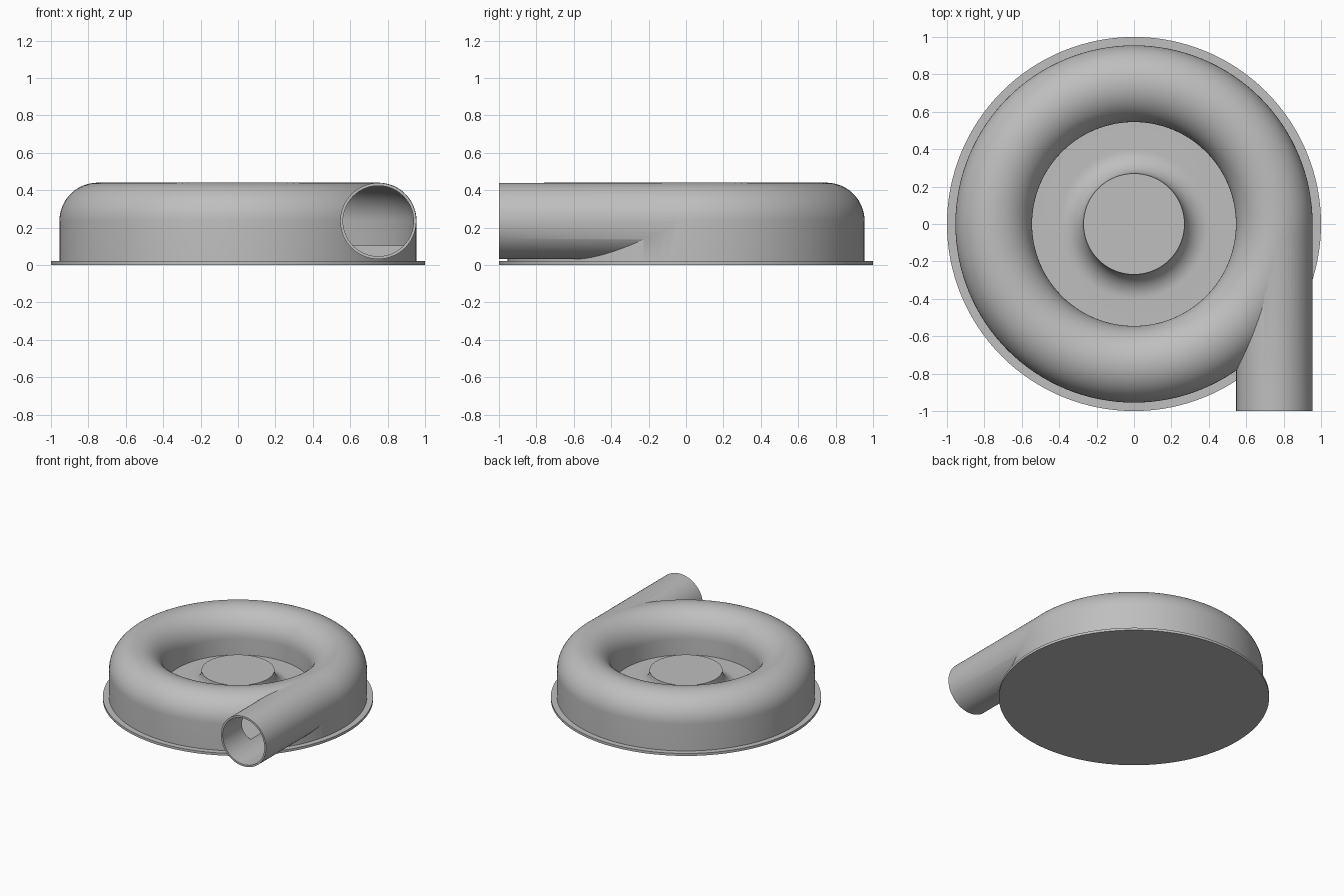
import bpy, bmesh
from math import pi, cos, sin, radians
from mathutils import Matrix

cube = bpy.data.objects.get("Cube")
if cube:
    bpy.data.objects.remove(cube)

grey = bpy.data.materials.new("cast grey")
grey.use_nodes = True
colour = (0.52, 0.52, 0.52, 1)
grey.diffuse_color = colour
grey.node_tree.nodes["Principled BSDF"].inputs["Base Color"].default_value = colour

RING, MID = 0.75, 0.235   # centre of the round channel section
FLOOR = 0.105             # height of the inner floor


def add_object(name, bm):
    bmesh.ops.remove_doubles(bm, verts=bm.verts, dist=1e-5)
    bmesh.ops.recalc_face_normals(bm, faces=bm.faces)
    mesh = bpy.data.meshes.new(name)
    bm.to_mesh(mesh)
    bm.free()
    mesh.materials.append(grey)
    obj = bpy.data.objects.new(name, mesh)
    bpy.context.collection.objects.link(obj)
    return obj


def arc(cx, cz, r, a0, a1, n):
    angles = [radians(a0 + (a1 - a0) * i / n) for i in range(n + 1)]
    return [(cx + r * cos(a), cz + r * sin(a)) for a in angles]


def revolve(name, profile, steps=128):
    """Spin a closed radius/height outline round the z axis."""
    bm = bmesh.new()
    verts = [bm.verts.new((r, 0, z)) for r, z in profile]
    edges = [bm.edges.new((a, b)) for a, b in zip(verts, verts[1:] + verts[:1])
             if a.co.x > 0 or b.co.x > 0]
    bmesh.ops.spin(bm, geom=verts + edges, cent=(0, 0, 0), axis=(0, 0, 1),
                   angle=2 * pi, steps=steps, use_merge=False)
    return add_object(name, bm)


def channel(name, r, bottom):
    """Ring with a half-round top and straight sides."""
    return revolve(name, [(RING + r, bottom)] + arc(RING, MID, r, 0, 180, 32)
                   + [(RING - r, bottom)])


def outlet(name, r, y0, y1):
    bm = bmesh.new()
    place = Matrix.Translation((RING, (y0 + y1) / 2, MID)) @ Matrix.Rotation(pi / 2, 4, 'X')
    bmesh.ops.create_cone(bm, cap_ends=True, segments=64, radius1=r, radius2=r,
                          depth=y1 - y0, matrix=place)
    return add_object(name, bm)


def combine(target, tool, operation):
    mod = target.modifiers.new(operation.lower(), 'BOOLEAN')
    mod.operation, mod.object, mod.solver = operation, tool, 'EXACT'
    bpy.context.view_layer.objects.active = target
    bpy.ops.object.modifier_apply(modifier=mod.name)
    bpy.data.objects.remove(tool)


# Flat base plate
base = revolve("base_plate", [(0, 0), (1, 0), (1, 0.02), (0, 0.02)])

# Hollow ring housing joined to the straight outlet pipe
housing = channel("housing", 0.205, 0.01)
combine(housing, outlet("outlet_pipe", 0.2035, -1, 0), 'UNION')
combine(housing, channel("cavity", 0.19, FLOOR), 'DIFFERENCE')
combine(housing, outlet("outlet_bore", 0.1885, -1.1, 0), 'DIFFERENCE')

# Central hub with a concave foot
foot = MID - FLOOR
hub = revolve("hub", [(0, MID)] + arc(0.27 + foot, MID, foot, 180, 270, 16)
              + [(0.55, FLOOR), (0.55, 0.01), (0, 0.01)])

for obj in (base, housing, hub):
    bpy.ops.object.select_all(action='DESELECT')
    obj.select_set(True)
    bpy.context.view_layer.objects.active = obj
    bpy.ops.object.shade_smooth_by_angle(angle=radians(30))
